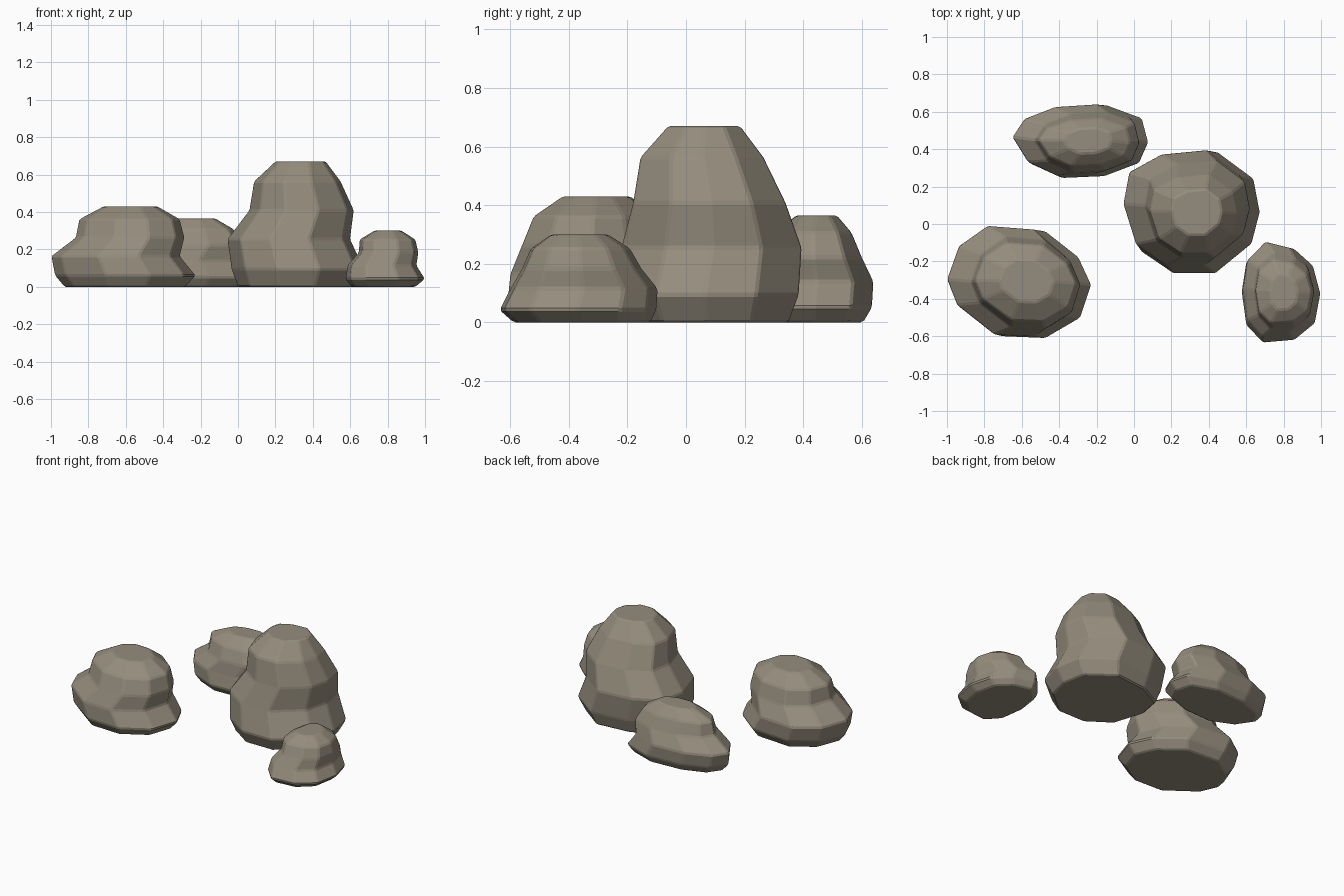
import bpy, bmesh

stone = bpy.data.materials.new("stone")
stone.diffuse_color = (0.30, 0.265, 0.205, 1)

# Ring heights shared by all rocks, as a fraction of the rock's height
LEVELS = (0, 0.14, 0.38, 0.61, 0.84, 1)


def make_rock(name, height, outline, rings):
    """Loft a ten-sided plan outline through rings given as (x0, x1, y0, y1)."""
    xs = [p[0] for p in outline]
    ys = [p[1] for p in outline]
    unit = [((x - min(xs)) / (max(xs) - min(xs)),
             (y - min(ys)) / (max(ys) - min(ys))) for x, y in outline]
    bm = bmesh.new()
    loops = []
    for level, (x0, x1, y0, y1) in zip(LEVELS, rings):
        loops.append([bm.verts.new((x0 + u * (x1 - x0), y0 + v * (y1 - y0), level * height))
                      for u, v in unit])
    n = len(unit)
    for a, b in zip(loops, loops[1:]):
        for i in range(n):
            j = (i + 1) % n
            bm.faces.new((a[i], a[j], b[j], b[i]))
    bm.faces.new(loops[0][::-1])
    bm.faces.new(loops[-1])
    bmesh.ops.recalc_face_normals(bm, faces=bm.faces)
    mesh = bpy.data.meshes.new(name)
    bm.to_mesh(mesh)
    bm.free()
    mesh.materials.append(stone)
    obj = bpy.data.objects.new(name, mesh)
    bpy.context.collection.objects.link(obj)
    # Slightly worn edges
    bevel = obj.modifiers.new("worn_edges", 'BEVEL')
    bevel.width = 0.008
    bevel.segments = 1
    bevel.limit_method = 'ANGLE'
    bevel.angle_limit = 0.2


# Wide boulder on the left
make_rock("left_rock", 0.43,
          [(-.23, -.32), (-.30, -.17), (-.48, -.03), (-.76, -.01), (-.93, -.12),
           (-1, -.30), (-.94, -.44), (-.72, -.60), (-.48, -.61), (-.29, -.50)],
          [(-.93, -.28, -.57, -.06), (-.98, -.225, -.61, -.02), (-1.0, -.31, -.60, -.01),
           (-.87, -.285, -.56, -.07), (-.85, -.31, -.52, -.10), (-.72, -.43, -.42, -.19)])

# Tall boulder
make_rock("tall_rock", 0.67,
          [(.675, .07), (.64, .25), (.44, .395), (.17, .37), (-.02, .27),
           (-.055, .09), (.02, -.14), (.20, -.26), (.43, -.26), (.63, -.10)],
          [(.0, .62, -.22, .35), (-.035, .675, -.265, .385), (-.057, .60, -.22, .395),
           (.06, .62, -.18, .34), (.085, .55, -.155, .265), (.20, .47, -.06, .185)])

# Long rock at the back
make_rock("back_rock", 0.365,
          [(.08, .44), (.045, .57), (-.15, .64), (-.40, .625), (-.58, .56),
           (-.65, .46), (-.56, .325), (-.39, .25), (-.16, .26), (.03, .33)],
          [(-.59, .03, .28, .605), (-.635, .08, .245, .635), (-.65, .01, .26, .64),
           (-.53, .03, .275, .60), (-.51, -.02, .31, .565), (-.38, -.12, .375, .515)])

# Small rock at the front right
make_rock("small_rock", 0.30,
          [(1.0, -.37), (.96, -.22), (.86, -.13), (.71, -.095), (.60, -.20),
           (.575, -.36), (.60, -.54), (.69, -.635), (.86, -.62), (.97, -.53)],
          [(.605, .95, -.59, -.12), (.575, 1.0, -.637, -.10), (.585, .955, -.60, -.095),
           (.645, .965, -.56, -.15), (.65, .95, -.53, -.19), (.73, .875, -.46, -.265)])
